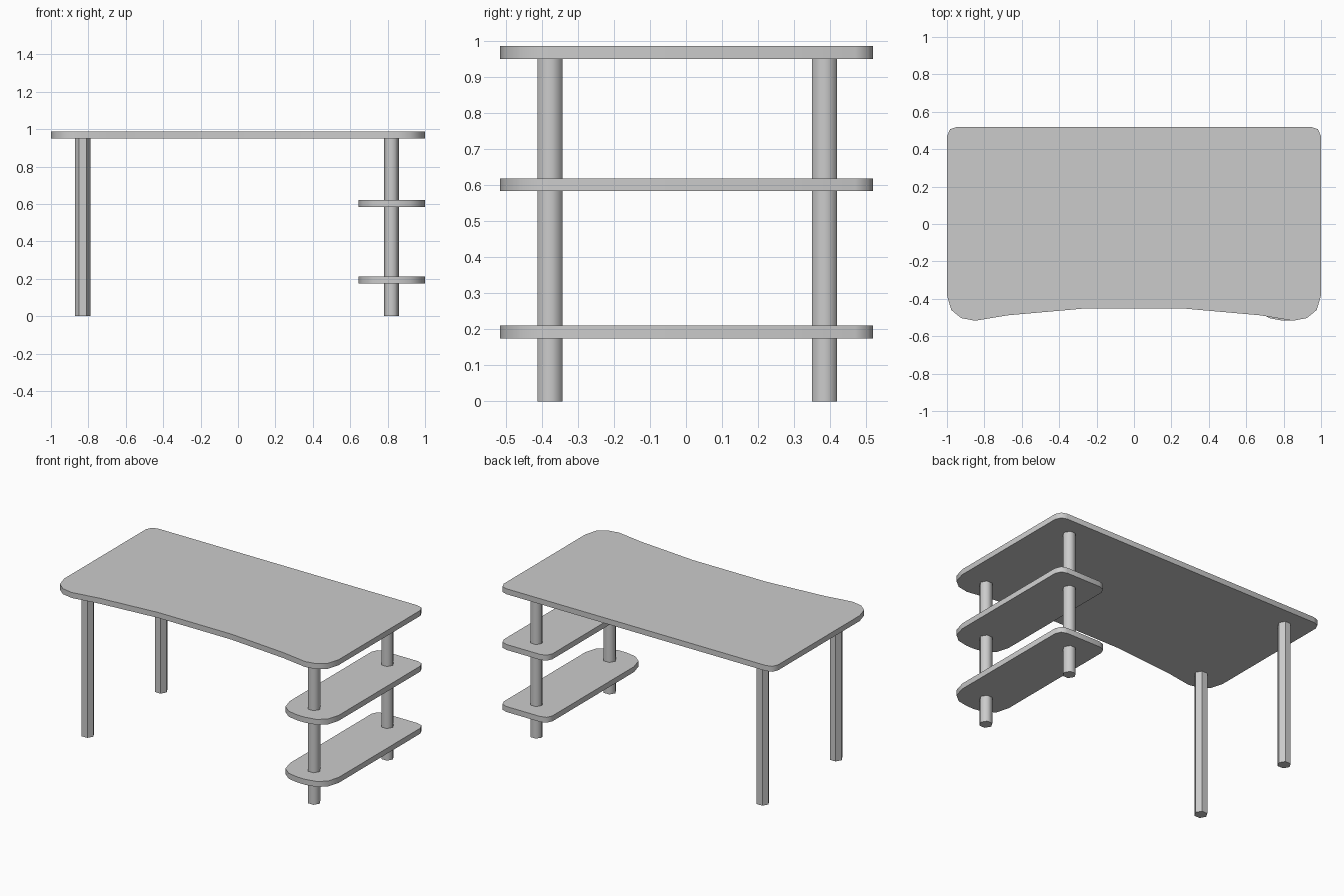
import bpy
import bmesh
from math import radians

cube = bpy.data.objects.get("Cube")
if cube:
    bpy.data.objects.remove(cube, do_unlink=True)

# One plain grey for the whole desk
grey = bpy.data.materials.new("plain grey")
grey.use_nodes = True
colour = (0.6, 0.6, 0.6, 1.0)
grey.diffuse_color = colour
grey.node_tree.nodes["Principled BSDF"].inputs["Base Color"].default_value = colour


def finish(name, bm, smooth_angle=None):
    bmesh.ops.recalc_face_normals(bm, faces=bm.faces)
    mesh = bpy.data.meshes.new(name)
    bm.to_mesh(mesh)
    bm.free()
    mesh.materials.append(grey)
    if smooth_angle:
        mesh.shade_smooth()
        mesh.set_sharp_from_angle(angle=radians(smooth_angle))
    obj = bpy.data.objects.new(name, mesh)
    bpy.context.collection.objects.link(obj)
    return obj


def slab(name, half, middle, bottom, top):
    """Board from a half outline mirrored about x = middle."""
    outline = half + [(2 * middle - x, y) for x, y in reversed(half)]
    bm = bmesh.new()
    face = bm.faces.new([bm.verts.new((x, y, bottom)) for x, y in outline])
    result = bmesh.ops.extrude_face_region(bm, geom=[face], use_keep_orig=True)
    raised = [v for v in result["geom"] if isinstance(v, bmesh.types.BMVert)]
    bmesh.ops.translate(bm, verts=raised, vec=(0, 0, top - bottom))
    return finish(name, bm, 50)


def leg(name, x, y, smooth_angle):
    """Six-sided post reaching the underside of the top."""
    bm = bmesh.new()
    bmesh.ops.create_cone(bm, cap_ends=True, segments=6, radius1=0.0405,
                          radius2=0.0405, depth=LEG_HEIGHT)
    # Put two corners on the x axis
    widest = max(v.co.x for v in bm.verts)
    if widest < 0.04:
        for v in bm.verts:
            v.co.x, v.co.y = v.co.y, -v.co.x
    bmesh.ops.translate(bm, verts=bm.verts, vec=(x, y, LEG_HEIGHT / 2))
    return finish(name, bm, smooth_angle)


LEG_HEIGHT = 0.951

# Rounded corners shared by the top and the shelves
front_corner = [(0.85, -0.517), (0.924, -0.503), (0.977, -0.46), (1.0, -0.38)]
back_corner = [(1.0, 0.47), (0.983, 0.507), (0.945, 0.519)]
side = front_corner + back_corner

# Desktop with a shallow curved cut-in along the front
slab("desktop", [(0.267, -0.452), (0.673, -0.488)] + side, 0, 0.951, 0.987)

# Two shelves between the left legs
for name, bottom in (("lower_shelf", 0.175), ("upper_shelf", 0.584)):
    slab(name, side, 0.8225, bottom, bottom + 0.036)

# Four legs
for depth, y in (("front", -0.378), ("back", 0.385)):
    leg(depth + "_left_leg", 0.82, y, 65)
    leg(depth + "_right_leg", -0.83, y, None)
